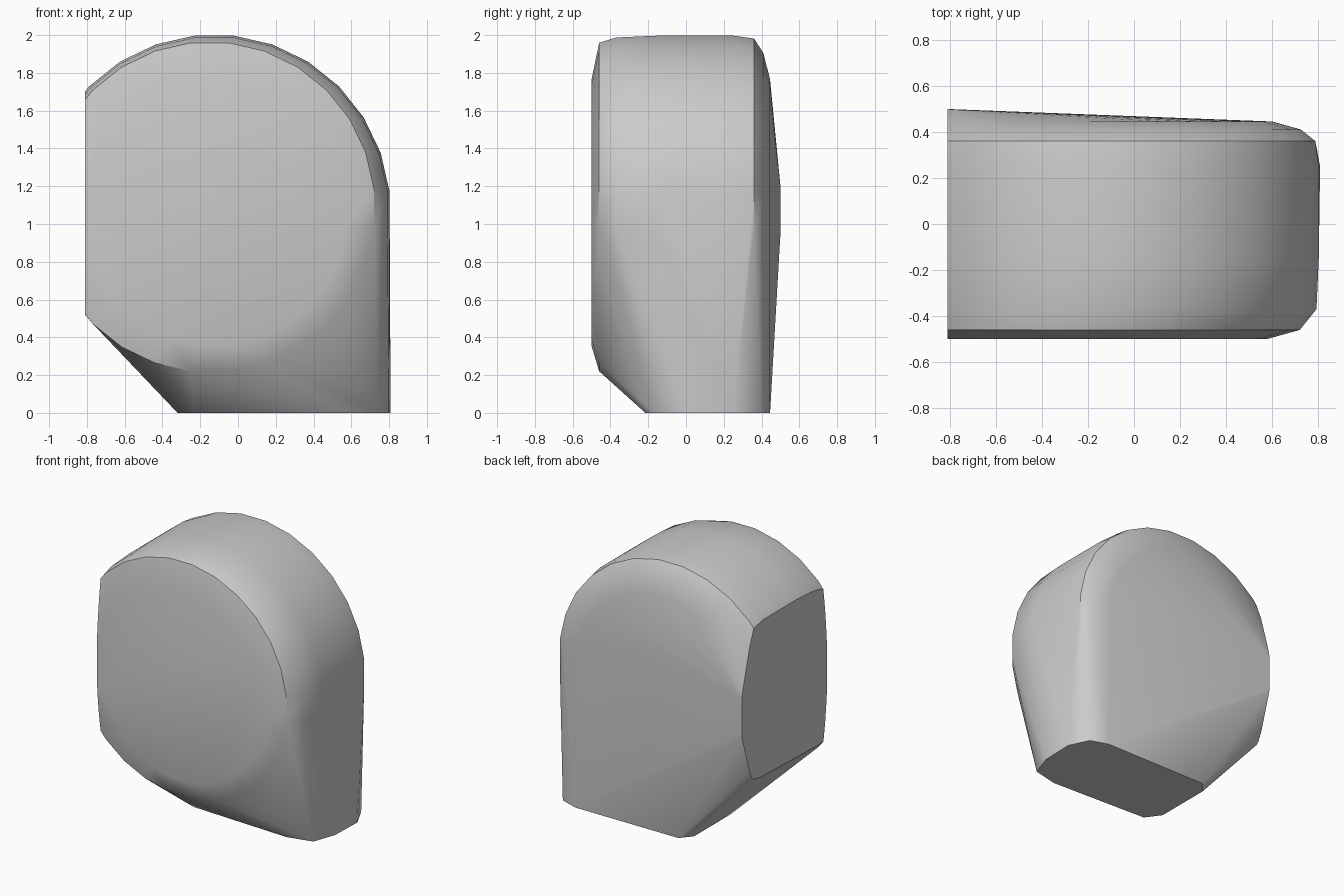
import bpy, bmesh
from math import sin, cos, radians, pi
from mathutils import Vector

if "Cube" in bpy.data.objects:
    bpy.data.objects.remove(bpy.data.objects["Cube"], do_unlink=True)

SEGMENTS = 28
LEFT_CUT = -0.81


def ring(y, radius, cx, cz, start=0, end=360):
    """Points of an upright circle at depth y, kept between two angles."""
    points = []
    for i in range(SEGMENTS):
        a = 2 * pi * (i + 0.5) / SEGMENTS - pi / 2
        if radians(start) <= a % (2 * pi) <= radians(end) or a < 0 and start < 0 and a >= radians(start):
            points.append(Vector((cx + radius * cos(a), y, cz + radius * sin(a))))
    return points


def rebuild_hull(bm):
    """Wrap all the vertices in one clean convex skin."""
    bmesh.ops.delete(bm, geom=bm.edges[:] + bm.faces[:], context='EDGES_FACES')
    result = bmesh.ops.convex_hull(bm, input=bm.verts[:])
    unused = [v for v in bm.verts if not v.link_faces]
    bmesh.ops.delete(bm, geom=unused, context='VERTS')


# Front disc and its rounded rim
points = ring(-0.5, 0.71, -0.13, 1.06) + ring(-0.46, 0.875, -0.15, 1.09)

# Round barrel, open towards the foot
for y, radius in ((-0.37, 0.925), (-0.15, 0.935), (0.25, 0.935), (0.36, 0.92)):
    points += ring(y, radius, -0.127, 1.068, -25, 212)

# Back rim and slightly sloping back
points += ring(0.41, 0.85, -0.12, 1.06, -10, 212)
points += ring(0.445, 0.71, -0.11, 1.06, 0, 212)
points += [Vector((LEFT_CUT - 0.02, 0.5, z)) for z in (0.95, 1.2)]

# Flat foot outline
foot = [(0.735, 0.4), (0.6, 0.445), (-0.25, 0.445), (-0.32, 0.36), (-0.32, -0.07),
        (-0.24, -0.18), (0.55, -0.215), (0.74, -0.17), (0.8, 0.0), (0.808, 0.25)]
points += [Vector((x, y, 0)) for x, y in foot]

# Skin the points, then slice the flat side
bm = bmesh.new()
for p in points:
    bm.verts.new(p)
rebuild_hull(bm)
bmesh.ops.bisect_plane(bm, geom=bm.verts[:] + bm.edges[:] + bm.faces[:],
                       plane_co=(LEFT_CUT, 0, 0), plane_no=(-1, 0, 0), clear_outer=True)
rebuild_hull(bm)
bmesh.ops.dissolve_limit(bm, angle_limit=radians(0.5), verts=bm.verts[:], edges=bm.edges[:])
bmesh.ops.recalc_face_normals(bm, faces=bm.faces[:])

mesh = bpy.data.meshes.new("rounded_block")
bm.to_mesh(mesh)
bm.free()
block = bpy.data.objects.new("rounded_block", mesh)
bpy.context.collection.objects.link(block)

# Plain grey material
grey = bpy.data.materials.new("light_grey")
grey.use_nodes = True
color = (0.6, 0.6, 0.6, 1)
grey.diffuse_color = color
grey.node_tree.nodes["Principled BSDF"].inputs["Base Color"].default_value = color
mesh.materials.append(grey)

# Smooth shading with sharp creases
bpy.ops.object.select_all(action='DESELECT')
block.select_set(True)
bpy.context.view_layer.objects.active = block
bpy.ops.object.shade_smooth_by_angle(angle=radians(35))
